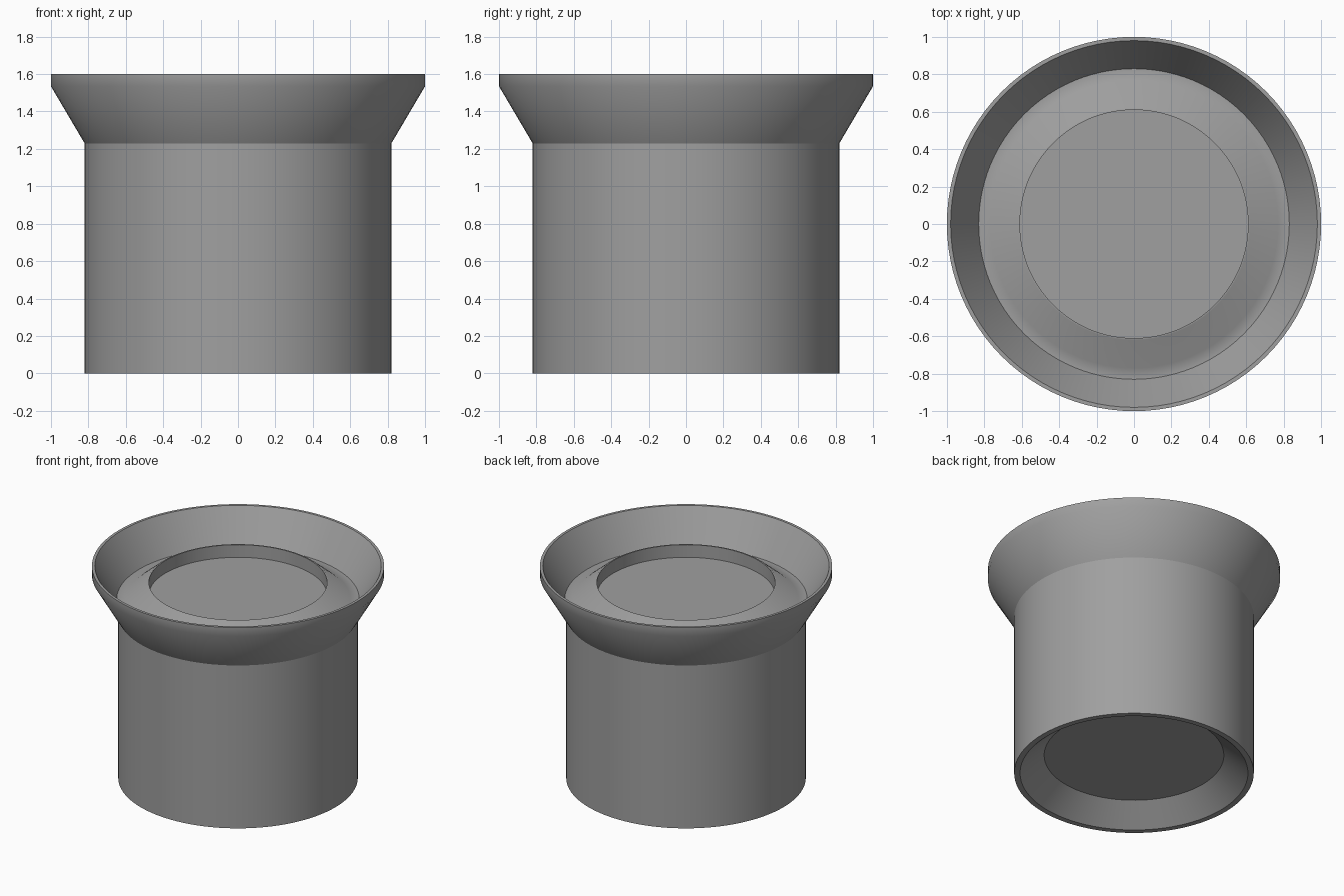
import bpy, bmesh, math

if "Cube" in bpy.data.objects:
    bpy.data.objects.remove(bpy.data.objects["Cube"])

SEGMENTS = 96

grey = bpy.data.materials.new("mid grey")
grey.diffuse_color = (0.35, 0.35, 0.35, 1.0)
grey.use_nodes = True
grey.node_tree.nodes["Principled BSDF"].inputs["Base Color"].default_value = grey.diffuse_color


def revolve(name, profile):
    """Spin a half section of (radius, height) points, axis to axis, around z."""
    bm = bmesh.new()
    verts = [bm.verts.new((r, 0, z)) for r, z in profile]
    edges = [bm.edges.new(pair) for pair in zip(verts, verts[1:])]
    bmesh.ops.spin(bm, geom=verts + edges, cent=(0, 0, 0), axis=(0, 0, 1),
                   angle=math.tau, steps=SEGMENTS, use_merge=True)
    bmesh.ops.remove_doubles(bm, verts=bm.verts, dist=1e-4)
    bmesh.ops.recalc_face_normals(bm, faces=bm.faces)
    for face in bm.faces:
        face.smooth = True
    # Creases: strong corners, plus the joint between body and collar
    for edge in bm.edges:
        joint = all(abs(v.co.z - 1.23) < 0.001 for v in edge.verts)
        edge.smooth = edge.calc_face_angle(0) < math.radians(40) and not joint
    mesh = bpy.data.meshes.new(name)
    bm.to_mesh(mesh)
    bm.free()
    mesh.materials.append(grey)
    obj = bpy.data.objects.new(name, mesh)
    bpy.context.collection.objects.link(obj)
    return obj


underside = [(0, 0.14), (0.615, 0.14), (0.78, 0)]       # tapered recess and foot
outer_wall = [(0.82, 0), (0.82, 1.23), (1.0, 1.535)]    # body and flared collar
rim = [(1.0, 1.6), (0.98, 1.6)]                         # thin upright lip
gutter = [(0.83, 1.35), (0.77, 1.35)]                   # flat channel inside collar
centre = [(0.62, 1.475), (0.61, 1.475), (0.61, 1.38), (0, 1.38)]  # raised ring and floor

revolve("flared_container", underside + outer_wall + rim + gutter + centre)
